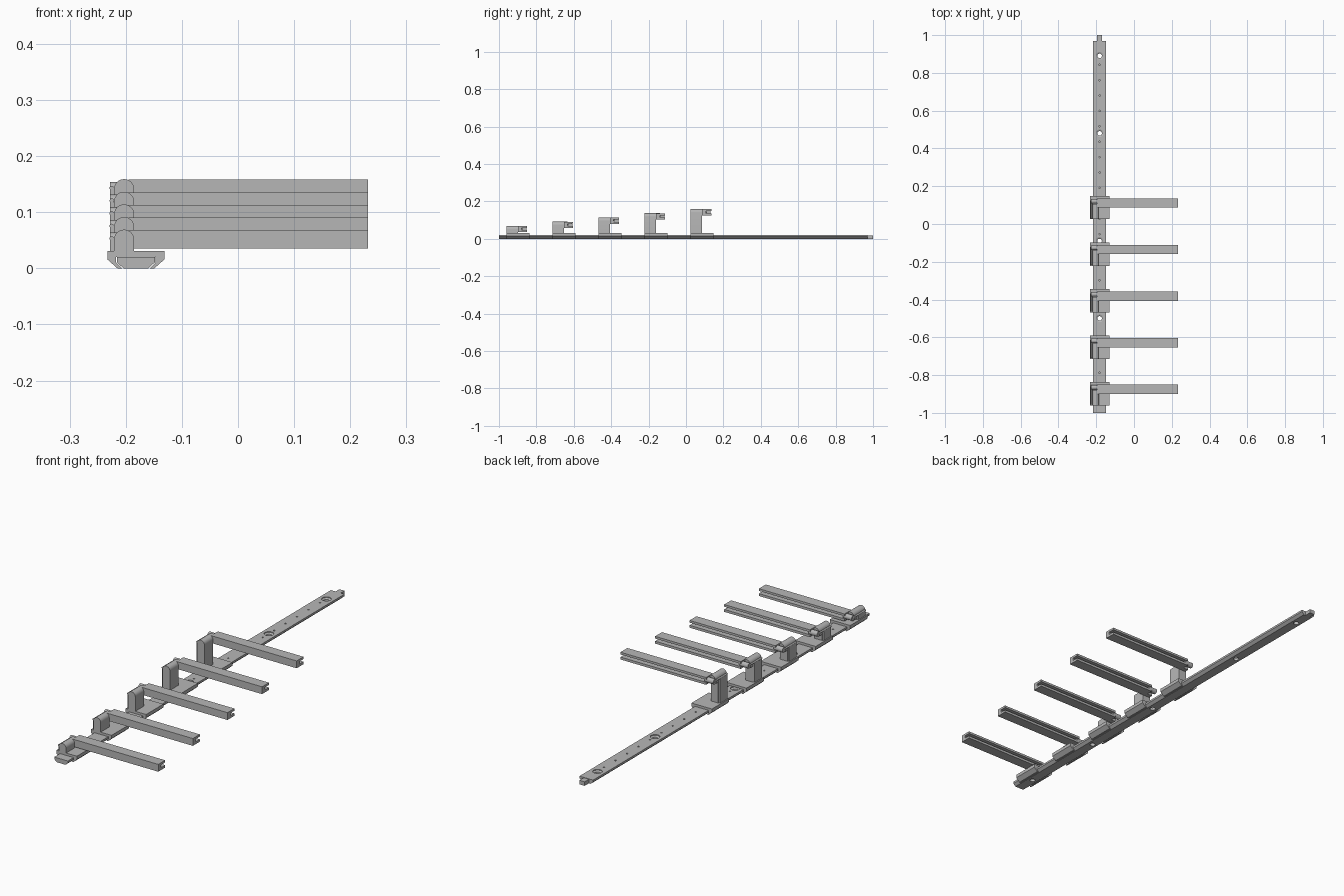
import bpy, bmesh, math
from mathutils import Vector

if "Cube" in bpy.data.objects:
    bpy.data.objects.remove(bpy.data.objects["Cube"], do_unlink=True)

grey = bpy.data.materials.new("plain_grey")
grey.use_nodes = True
COLOR = (0.47, 0.47, 0.47, 1)
grey.diffuse_color = COLOR
grey.node_tree.nodes["Principled BSDF"].inputs["Base Color"].default_value = COLOR


def finish(name, bm, smooth=False):
    bmesh.ops.recalc_face_normals(bm, faces=bm.faces)
    mesh = bpy.data.meshes.new(name)
    bm.to_mesh(mesh)
    bm.free()
    mesh.materials.append(grey)
    ob = bpy.data.objects.new(name, mesh)
    bpy.context.collection.objects.link(ob)
    if smooth:
        bpy.ops.object.select_all(action="DESELECT")
        ob.select_set(True)
        bpy.context.view_layer.objects.active = ob
        bpy.ops.object.shade_smooth_by_angle(angle=math.radians(35))
    return ob


def prism(name, profile, axis, start, end, smooth=False):
    """Extrude a profile along X (points are y, z) or Y (points are x, z)."""
    bm = bmesh.new()
    place = (lambda p: (start, *p)) if axis == "X" else (lambda p: (p[0], start, p[1]))
    face = bm.faces.new([bm.verts.new(place(p)) for p in profile])
    new = bmesh.ops.extrude_face_region(bm, geom=[face])["geom"]
    shift = Vector((end - start, 0, 0) if axis == "X" else (0, end - start, 0))
    bmesh.ops.translate(bm, vec=shift, verts=[v for v in new if isinstance(v, bmesh.types.BMVert)])
    return finish(name, bm, smooth)


def rect(a, b, low, high):
    return [(a, low), (b, low), (b, high), (a, high)]


def arc(cx, cz, r, first, last, n=14):
    angles = [math.radians(first + (last - first) * i / n) for i in range(n + 1)]
    return [(cx + r * math.cos(t), cz + r * math.sin(t)) for t in angles]


def mirrored(half):
    """Close a symmetric profile around the rail centre line."""
    return [(RAIL_X + x, z) for x, z in half] + [(RAIL_X - x, z) for x, z in reversed(half)]


def drill(target, spots, rings, n):
    """Cut turned holes, described by (radius, z) rings, at the given y positions."""
    bm = bmesh.new()
    for y in spots:
        loops = [[bm.verts.new((px, py, z)) for px, py in arc(RAIL_X, y, r, 0, 360, n)[:-1]]
                 for r, z in rings]
        bm.faces.new(loops[0])
        bm.faces.new(loops[-1])
        for low, high in zip(loops, loops[1:]):
            for i in range(n):
                j = (i + 1) % n
                bm.faces.new((low[i], low[j], high[j], high[i]))
    cutter = finish("hole_cutter", bm)
    cutter.hide_render = True
    mod = target.modifiers.new("holes", "BOOLEAN")
    mod.operation, mod.solver, mod.object = "DIFFERENCE", "EXACT", cutter
    bpy.context.view_layer.objects.active = target
    bpy.ops.object.modifier_apply(modifier=mod.name)
    bpy.data.objects.remove(cutter, do_unlink=True)


RAIL_X = -0.182
RAIL_TOP = 0.02

# Long rail with bevelled underside, screw holes and small index holes
rail = prism("rail", mirrored([(0.022, 0), (0.034, 0.011), (0.034, RAIL_TOP)]), "Y", -1, 0.97)
drill(rail, [-0.91, -0.5, -0.09, 0.48, 0.89],
      [(0.012, -0.01), (0.012, 0.012), (0.02, 0.016), (0.02, 0.03)], 24)
drill(rail, [-0.95 + 0.0815 * i for i in range(23) if i not in (5, 10)],
      [(0.004, 0.012), (0.004, 0.03)], 8)
prism("rail_end_tab", rect(RAIL_X - 0.013, RAIL_X + 0.013, 0, 0.018), "Y", 0.965, 1)

# Clamp shape that wraps the rail from above
clamp = mirrored([(0.025, 0), (0.035, 0.01), (0.035, 0.0205)])
outer = [(0.033, 0), (0.051, 0.016), (0.051, 0.031)]
clamp = ([(RAIL_X + x, z) for x, z in outer[::-1]]
         + [(RAIL_X + x, z) for x, z in [(0.025, 0), (0.035, 0.01), (0.035, 0.0205)]]
         + [(RAIL_X - x, z) for x, z in [(0.035, 0.0205), (0.035, 0.01), (0.025, 0)]]
         + [(RAIL_X - x, z) for x, z in outer])

POST_X, POST_R = -0.203, 0.018

# Five stations, each one taller than the one in front
for i in range(5):
    y = -0.96 + 0.2463 * i
    top = 0.069 + 0.0225 * i
    tag = f"_{i + 1}"
    prism("slider" + tag, clamp, "Y", y, y + 0.123)

    # Upright with rounded top and a thin side plate with its hinge bead
    dome = arc(POST_X, top - POST_R, POST_R, 0, 180)
    post = [(POST_X - POST_R, 0.03), (POST_X + POST_R, 0.03)] + dome
    prism("post" + tag, post, "Y", y, y + 0.061, True)
    prism("post_side_plate" + tag, rect(-0.228, -0.22, 0.03, top - 0.018), "Y", y + 0.006, y + 0.058)
    prism("hinge_bead" + tag, arc(-0.225, top - 0.016, 0.004, 0, 360, 12)[:-1],
          "Y", y + 0.004, y + 0.1, True)

    # Arm with a slot along its back
    front, back, low, mid = y + 0.061, y + 0.11, top - 0.034, top - 0.017
    channel = [(front, low), (back, low), (back, mid - 0.006), (front + 0.02, mid - 0.006),
               (front + 0.02, mid + 0.006), (back, mid + 0.006), (back, top - 0.001), (front, top - 0.001)]
    prism("arm" + tag, channel, "X", -0.195, 0.232)
    prism("arm_pivot" + tag, arc(y + 0.095, mid, 0.012, 0, 360, 20)[:-1], "X", -0.228, -0.185, True)
    prism("arm_root" + tag, [(POST_X + POST_R, low), *dome, (POST_X - POST_R, low)],
          "Y", front - 0.002, front + 0.02, True)
